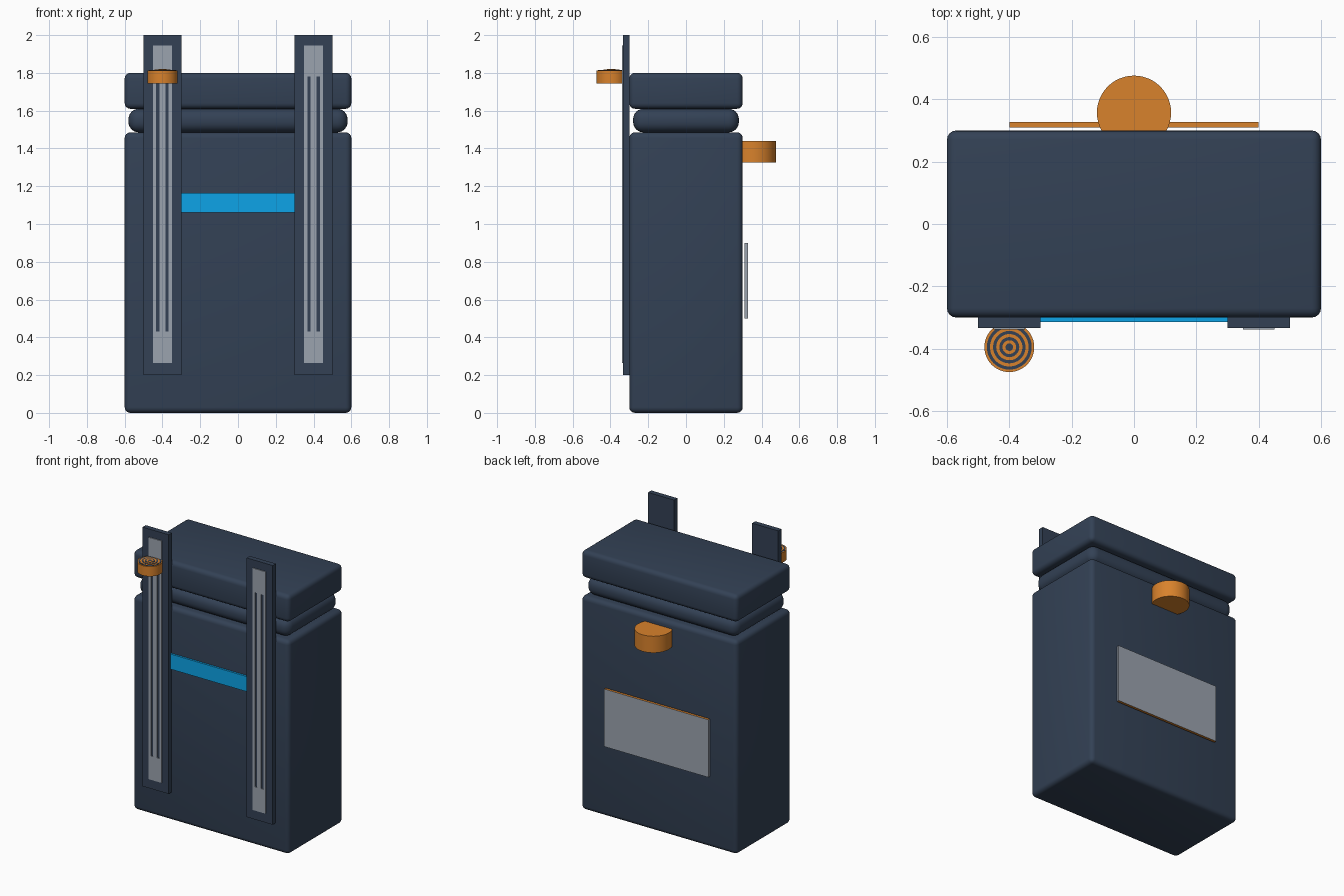
import bpy, bmesh
from mathutils import Matrix, Vector

cube = bpy.data.objects.get("Cube")
if cube:
    bpy.data.objects.remove(cube, do_unlink=True)


def material(name, color):
    m = bpy.data.materials.new(name)
    m.use_nodes = True
    m.diffuse_color = (*color, 1)
    m.node_tree.nodes["Principled BSDF"].inputs["Base Color"].default_value = (*color, 1)
    return m


navy = material("navy_fabric", (0.033, 0.053, 0.091))
grey = material("light_grey", (0.33, 0.37, 0.43))
orange = material("orange", (0.69, 0.223, 0.025))
blue = material("bright_blue", (0.004, 0.376, 0.815))


def finish(bm, name, *mats):
    mesh = bpy.data.meshes.new(name)
    bm.to_mesh(mesh)
    bm.free()
    ob = bpy.data.objects.new(name, mesh)
    bpy.context.collection.objects.link(ob)
    for m in mats:
        mesh.materials.append(m)
    return ob


def smooth(ob):
    bpy.ops.object.select_all(action='DESELECT')
    ob.select_set(True)
    bpy.context.view_layer.objects.active = ob
    bpy.ops.object.shade_smooth_by_angle()


def box(name, x, y, z, mat, bevel=0, segments=4):
    """Box spanning the (low, high) pairs x, y and z."""
    bm = bmesh.new()
    size = [b - a for a, b in (x, y, z)]
    mid = Vector([(a + b) / 2 for a, b in (x, y, z)])
    bmesh.ops.create_cube(bm, size=1, matrix=Matrix.Translation(mid) @ Matrix.Diagonal((*size, 1)))
    if bevel:
        bmesh.ops.bevel(bm, geom=bm.edges[:], offset=bevel, segments=segments,
                        profile=0.5, affect='EDGES')
    ob = finish(bm, name, mat)
    if bevel:
        smooth(ob)
    return ob


def cylinder(name, centre, radius, z, mat):
    bm = bmesh.new()
    bmesh.ops.create_cone(bm, cap_ends=True, segments=48, radius1=radius, radius2=radius,
                          depth=z[1] - z[0],
                          matrix=Matrix.Translation((*centre, (z[0] + z[1]) / 2)))
    ob = finish(bm, name, mat)
    smooth(ob)
    return ob


# Main bag, rolled collar and lid
box("bag_body", (-0.6, 0.6), (-0.3, 0.3), (0, 1.485), navy, 0.03)
box("rolled_collar", (-0.58, 0.58), (-0.28, 0.28), (1.485, 1.61), navy, 0.055, 6)
box("bag_lid", (-0.6, 0.6), (-0.3, 0.3), (1.61, 1.8), navy, 0.03)

# Shoulder straps with raised padding
for side, cx in (("right", -0.4), ("left", 0.4)):
    box(side + "_strap", (cx - 0.1, cx + 0.1), (-0.333, -0.298), (0.2, 2.0), navy)
    front = (-0.339, -0.332)
    box(side + "_upper_pad", (cx - 0.05, cx + 0.05), front, (1.78, 1.945), grey)
    box(side + "_lower_pad", (cx - 0.05, cx + 0.05), front, (0.265, 0.43), grey)
    for label, a, b in (("outer", -0.05, -0.033), ("middle", -0.015, 0.015), ("inner", 0.033, 0.05)):
        box(f"{side}_{label}_rail", (cx + a, cx + b), front, (0.43, 1.78), grey)

# Front stripe
box("front_stripe", (-0.3, 0.3), (-0.314, -0.295), (1.06, 1.165), blue)

# Round strap buckle with concentric rings on its top
hub = (-0.4, -0.395)
cylinder("strap_buckle", hub, 0.08, (1.745, 1.813), orange)
for i in range(4):
    r = 0.072 - i * 0.02
    cylinder(f"buckle_dark_ring_{i + 1}", hub, r, (1.812, 1.8145 + i * 0.002), navy)
    if i < 3:
        cylinder(f"buckle_orange_ring_{i + 1}", hub, r - 0.01, (1.812, 1.8155 + i * 0.002), orange)

# Rear knob
cylinder("rear_knob", (0, 0.357), 0.119, (1.325, 1.44), orange)

# Rear panel: grey plate with orange top and bottom edges
panel = box("rear_panel", (-0.4, 0.4), (0.309, 0.327), (0.5, 0.9), grey)
panel.data.materials.append(orange)
for face in panel.data.polygons:
    face.material_index = int(abs(face.normal.z) > 0.5)
